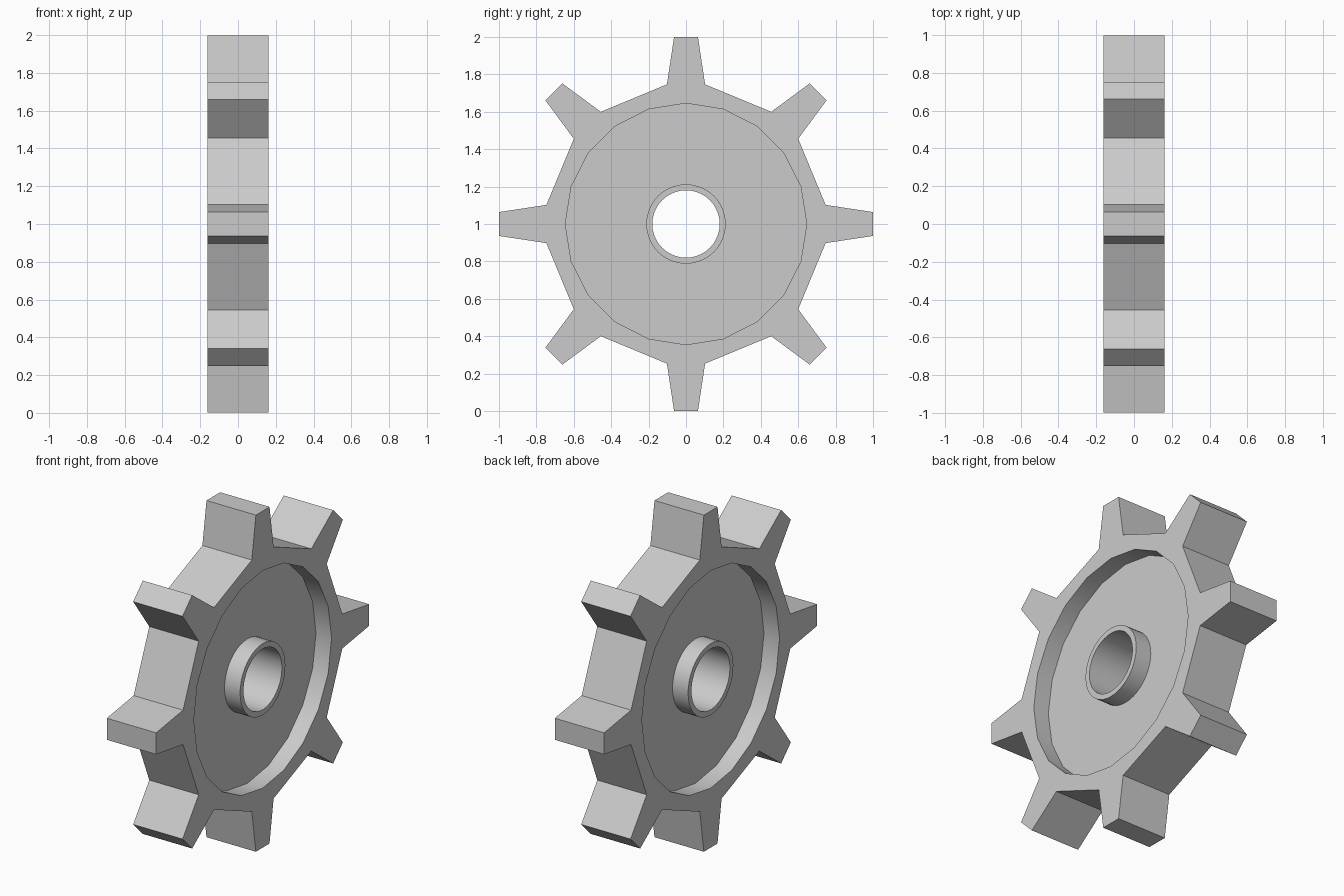
import bpy
import bmesh
from math import sin, cos, tau, radians

cube = bpy.data.objects.get("Cube")
if cube:
    bpy.data.objects.remove(cube)

HALF_WIDTH = 0.162   # rim and hub faces
HALF_WEB = 0.06      # thin disc between rim and hub
TEETH = 8


def circle(radius, sides):
    return [(radius * sin(tau * i / sides), radius * cos(tau * i / sides))
            for i in range(sides)]


def gear_outline():
    # one tapered tooth (sideways, radial), repeated around the axle
    tooth = [(-0.102, 0.746), (-0.064, 0.998), (0.064, 0.998), (0.102, 0.746)]
    points = []
    for i in range(TEETH):
        c, s = cos(tau * i / TEETH), sin(tau * i / TEETH)
        points += [(t * c + r * s, r * c - t * s) for t, r in tooth]
    return points


bm = bmesh.new()


def ring(points, x):
    verts = [bm.verts.new((x, y, z)) for y, z in points]
    edges = [bm.edges.new((v, verts[i - 1])) for i, v in enumerate(verts)]
    return verts, edges


def wall(points, x1, x2):
    a, b = ring(points, x1)[0], ring(points, x2)[0]
    for i in range(len(a)):
        bm.faces.new((a[i - 1], a[i], b[i], b[i - 1]))


def flat_face(outer, inner, x):
    edges = ring(outer, x)[1] + ring(inner, x)[1]
    bmesh.ops.triangle_fill(bm, edges=edges, use_beauty=True, normal=(1, 0, 0))


teeth = gear_outline()
recess = circle(0.645, 20)
hub = circle(0.212, 40)
bore = circle(0.18, 40)

# toothed outside and axle bore
wall(teeth, -HALF_WIDTH, HALF_WIDTH)
wall(bore, -HALF_WIDTH, HALF_WIDTH)

# rim face, recess, web and hub on both sides
for side in (-1, 1):
    face, web = side * HALF_WIDTH, side * HALF_WEB
    flat_face(teeth, recess, face)
    wall(recess, face, web)
    flat_face(recess, hub, web)
    wall(hub, web, face)
    flat_face(hub, bore, face)

bmesh.ops.remove_doubles(bm, verts=bm.verts, dist=0.0001)
bmesh.ops.recalc_face_normals(bm, faces=bm.faces)
mesh = bpy.data.meshes.new("gear_wheel")
bm.to_mesh(mesh)
bm.free()

# plain grey metal
grey = bpy.data.materials.new("light_grey")
grey.use_nodes = True
colour = (0.6, 0.6, 0.6, 1)
grey.diffuse_color = colour
grey.node_tree.nodes["Principled BSDF"].inputs["Base Color"].default_value = colour
mesh.materials.append(grey)

gear = bpy.data.objects.new("gear_wheel", mesh)
gear.location.z = 1
bpy.context.collection.objects.link(gear)
bpy.ops.object.select_all(action="DESELECT")
gear.select_set(True)
bpy.context.view_layer.objects.active = gear
bpy.ops.object.shade_smooth_by_angle(angle=radians(30))
